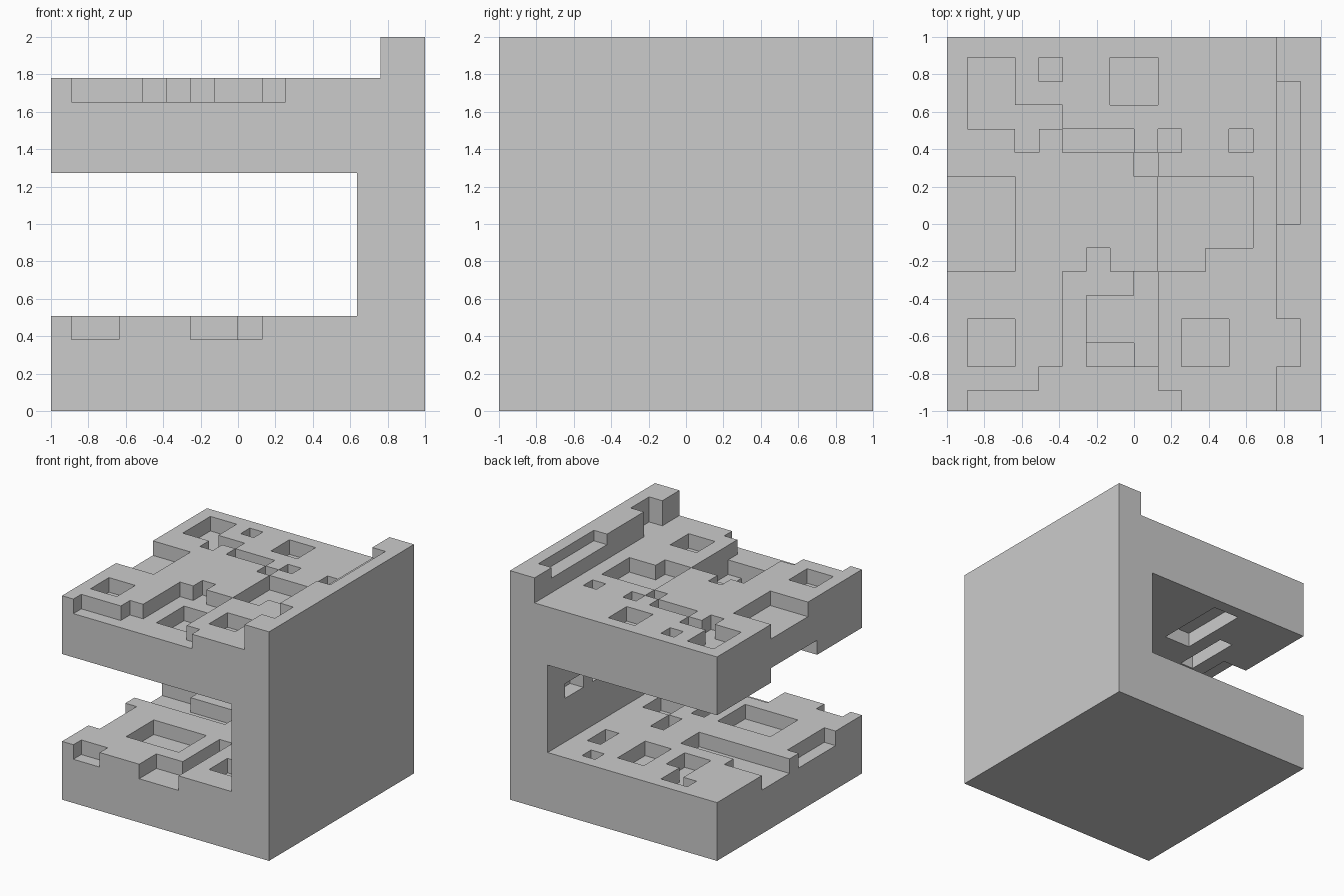
import bpy, bmesh

if "Cube" in bpy.data.objects:
    bpy.data.objects.remove(bpy.data.objects["Cube"])

U = 0.1272   # cell size of the carving grid
N = 16


def plane(k):
    """Horizontal grid plane; the outermost ones are trimmed to the block."""
    return -1.0 if k == 0 else 1.0 if k == N else (k - 8) * U


def height(k):
    return 2.0 if k == N else k * U


def cells(x0, x1, y0, y1, z0, z1):
    return {(x, y, z) for x in range(x0, x1)
            for y in range(y0, y1) for z in range(z0, z1)}


# C-shaped body: base, back column, upper slab and rim along the right side
solid = (cells(0, 16, 0, 16, 0, 4) | cells(13, 16, 0, 16, 4, 10)
         | cells(0, 16, 0, 16, 10, 14) | cells(14, 16, 0, 16, 14, 16))

# Shallow recesses in the upper slab (x0, x1, y0, y1)
top = [(1, 3, 12, 15), (3, 5, 12, 13), (3, 4, 11, 12), (4, 5, 14, 15),
       (7, 9, 13, 15), (5, 8, 11, 12), (8, 9, 10, 11), (9, 10, 11, 12),
       (12, 13, 11, 12), (9, 13, 7, 10), (9, 11, 6, 7), (0, 3, 6, 10),
       (5, 9, 2, 6), (6, 7, 6, 7), (4, 9, 1, 2), (1, 10, 0, 1),
       (1, 3, 2, 4), (10, 12, 2, 4)]
# Recesses in the base
base = [(1, 3, 0, 1), (6, 9, 0, 2), (8, 9, 2, 6), (3, 7, 3, 6),
        (0, 1, 3, 7), (0, 3, 8, 11), (3, 7, 8, 10), (10, 12, 2, 4),
        (10, 11, 14, 15), (11, 12, 11, 13), (7, 9, 11, 14), (9, 10, 7, 9),
        (10, 12, 5, 7), (4, 6, 11, 13), (4, 5, 13, 14), (3, 5, 14, 15)]
# Recesses in the underside of the slab
ceiling = [(0, 2, 5, 10), (5, 7, 10, 15), (3, 4, 8, 12)]

for recesses, z in ((top, 13), (base, 3), (ceiling, 10)):
    for r in recesses:
        solid -= cells(*r, z, z + 1)

# Deeper steps in the slab, rim notches and pockets in the inner wall
for c in ((6, 9, 2, 5, 12, 13), (8, 9, 5, 6, 12, 13), (6, 8, 2, 3, 11, 12),
          (14, 15, 2, 4, 14, 16), (14, 15, 8, 14, 15, 16),
          (13, 14, 12, 14, 7, 8), (13, 14, 10, 11, 7, 8)):
    solid -= cells(*c)

# Skin the solid cells, then merge coplanar faces
bm = bmesh.new()
verts = {}


def vert(p):
    if p not in verts:
        verts[p] = bm.verts.new((plane(p[0]), plane(p[1]), height(p[2])))
    return verts[p]


for cell in sorted(solid):
    for axis in range(3):
        for side in (0, 1):
            near = list(cell)
            near[axis] += 2 * side - 1
            if tuple(near) in solid:
                continue
            loop = []
            for a, b in ((0, 0), (1, 0), (1, 1), (0, 1)):
                p = list(cell)
                p[axis] += side
                p[(axis + 1) % 3] += a
                p[(axis + 2) % 3] += b
                loop.append(vert(tuple(p)))
            bm.faces.new(loop if side else loop[::-1])

bmesh.ops.dissolve_limit(bm, angle_limit=0.01, verts=bm.verts[:], edges=bm.edges[:])
mesh = bpy.data.meshes.new("carved_block")
bm.to_mesh(mesh)
bm.free()
bpy.context.collection.objects.link(bpy.data.objects.new("carved_block", mesh))
